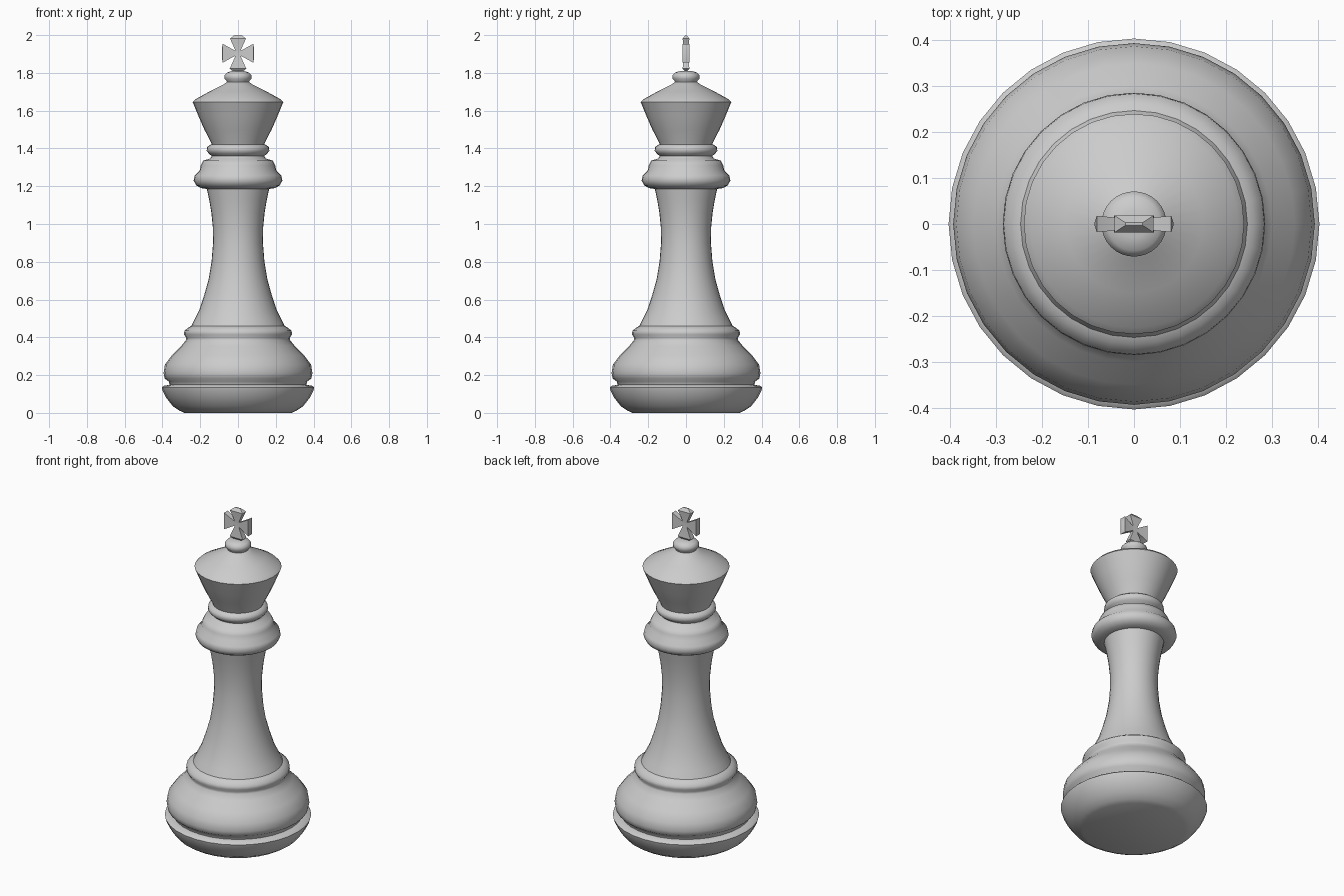
import bpy, bmesh
from math import sin, cos, pi

SIDES = 32


def finish(bm, name, angle):
    bmesh.ops.recalc_face_normals(bm, faces=bm.faces[:])
    mesh = bpy.data.meshes.new(name)
    bm.to_mesh(mesh)
    bm.free()
    ob = bpy.data.objects.new(name, mesh)
    bpy.context.collection.objects.link(ob)
    bpy.ops.object.select_all(action='DESELECT')
    ob.select_set(True)
    bpy.context.view_layer.objects.active = ob
    bpy.ops.object.shade_smooth_by_angle(angle=angle)
    return ob


def lathe(name, profile):
    """Turn a list of (radius, z) points around z and cap both ends."""
    bm = bmesh.new()
    rings = [[bm.verts.new((r * cos(2 * pi * i / SIDES), r * sin(2 * pi * i / SIDES), z))
              for i in range(SIDES)] for r, z in profile]
    for a, b in zip(rings, rings[1:]):
        for i in range(SIDES):
            j = (i + 1) % SIDES
            bm.faces.new((a[i], a[j], b[j], b[i]))
    bm.faces.new(rings[0])
    bm.faces.new(rings[-1])
    return finish(bm, name, 0.9)


# Base: foot, groove, wide bulge and upper bead
lathe("base", [
    (0.285, 0.0), (0.31, 0.012), (0.345, 0.035), (0.38, 0.08), (0.40, 0.12), (0.404, 0.135),
    (0.395, 0.143), (0.362, 0.149), (0.366, 0.165), (0.388, 0.182), (0.394, 0.21),
    (0.387, 0.255), (0.35, 0.305), (0.30, 0.355), (0.276, 0.385), (0.274, 0.397),
    (0.286, 0.415), (0.284, 0.435), (0.262, 0.452), (0.24, 0.465)])

# Stem: concave column
lathe("stem", [
    (0.25, 0.455), (0.228, 0.50), (0.203, 0.55), (0.177, 0.63), (0.155, 0.71), (0.14, 0.80),
    (0.132, 0.90), (0.133, 0.98), (0.141, 1.06), (0.153, 1.13), (0.168, 1.20)])

# Collar: wide ring, shoulder, and small ring above
lathe("collar", [
    (0.16, 1.185), (0.195, 1.19), (0.222, 1.205), (0.235, 1.23), (0.229, 1.258), (0.203, 1.283),
    (0.197, 1.31), (0.184, 1.335), (0.147, 1.347), (0.139, 1.36), (0.155, 1.373),
    (0.166, 1.388), (0.163, 1.408), (0.145, 1.42), (0.13, 1.425)])

# Crown: flared head with sloped top
lathe("crown", [
    (0.135, 1.41), (0.143, 1.432), (0.178, 1.50), (0.209, 1.57), (0.237, 1.638), (0.24, 1.645),
    (0.226, 1.66), (0.15, 1.702), (0.075, 1.74), (0.058, 1.752)])

# Finial: button under the cross
lathe("finial", [
    (0.058, 1.748), (0.06, 1.757), (0.071, 1.768), (0.071, 1.788), (0.058, 1.802), (0.03, 1.81)])

# Cross: four flared arms around a small hub, (direction, end half width, shoulder, tip)
bm = bmesh.new()
for (ux, uz), width, shoulder, tip in (
        ((0, 1), 0.042, 0.077, 0.096), ((0, -1), 0.044, 0.082, 0.1),
        ((1, 0), 0.05, 0.081, 0.086), ((-1, 0), 0.05, 0.081, 0.086)):
    rings = []
    for d, w, t in ((0.0, 0.014, 0.012), (0.02, 0.016, 0.012),
                    (shoulder, width, 0.018), (tip, width * 0.45, 0.003)):
        rings.append([bm.verts.new((ux * d + uz * s * w, q * t, 1.904 + uz * d - ux * s * w))
                      for s, q in ((-1, -1), (1, -1), (1, 1), (-1, 1))])
    for a, b in zip(rings, rings[1:]):
        for i in range(4):
            j = (i + 1) % 4
            bm.faces.new((a[i], a[j], b[j], b[i]))
    bm.faces.new(rings[0])
    bm.faces.new(rings[-1])
finish(bm, "cross", 0.5)
